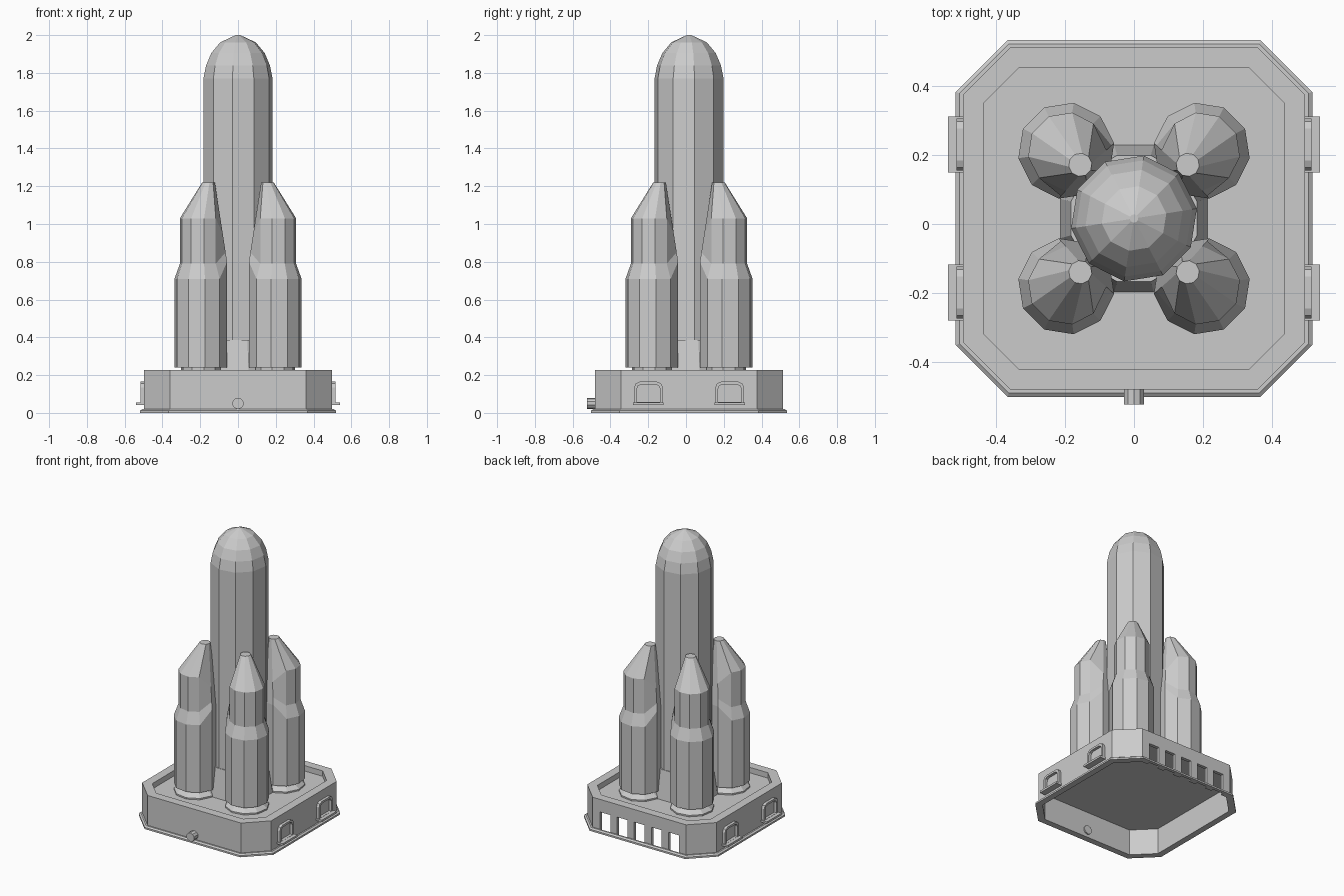
import bpy, bmesh, math
from mathutils import Vector

if "Cube" in bpy.data.objects:
    bpy.data.objects.remove(bpy.data.objects["Cube"])

CY = 0.016  # y of the rocket and pad axis


def finish(name, bm):
    bmesh.ops.recalc_face_normals(bm, faces=bm.faces[:])
    me = bpy.data.meshes.new(name)
    bm.to_mesh(me)
    bm.free()
    ob = bpy.data.objects.new(name, me)
    bpy.context.collection.objects.link(ob)
    return ob


def loft(name, rings, closed=False):
    """Skin a list of equal-length point rings, capped or joined end to end."""
    bm = bmesh.new()
    vs = [[bm.verts.new(p) for p in r] for r in rings]
    n = len(vs[0])
    pairs = list(zip(vs, vs[1:])) + ([(vs[-1], vs[0])] if closed else [])
    for a, b in pairs:
        for i in range(n):
            j = (i + 1) % n
            bm.faces.new((a[i], a[j], b[j], b[i]))
    if not closed:
        bm.faces.new(vs[0])
        bm.faces.new(vs[-1])
    bmesh.ops.remove_doubles(bm, verts=bm.verts[:], dist=1e-5)
    return finish(name, bm)


def circle(r, z, n, turn, cx=0, cy=CY):
    return [Vector((cx + r * math.cos(math.radians(turn + 360 * i / n)),
                    cy + r * math.sin(math.radians(turn + 360 * i / n)), z)) for i in range(n)]


def octagon(h, c, z):
    k = h - c
    pts = [(h, -k), (h, k), (k, h), (-k, h), (-h, k), (-h, -k), (-k, -h), (k, -h)]
    return [Vector((x, y + CY, z)) for x, y in pts]


def box(bm, lo, hi):
    vs = bmesh.ops.create_cube(bm, size=1)["verts"]
    for v in vs:
        v.co = [l + (c + 0.5) * (h - l) for l, h, c in zip(lo, hi, v.co)]


# Hollow pad with a recessed deck and open underside
pad = loft("launch_pad", [octagon(0.475, 0.128, 0.18), octagon(0.475, 0.128, 0),
                          octagon(0.497, 0.137, 0), octagon(0.497, 0.137, 0.228),
                          octagon(0.437, 0.102, 0.228), octagon(0.437, 0.102, 0.19)])
loft("pad_flange", [octagon(0.496, 0.137, 0), octagon(0.518, 0.15, 0),
                    octagon(0.518, 0.15, 0.012), octagon(0.507, 0.143, 0.02),
                    octagon(0.496, 0.137, 0.02)], closed=True)

# Five vents in the back wall
bm = bmesh.new()
for i in range(-2, 3):
    x = i * 0.132
    box(bm, (x - 0.04, CY + 0.44, -0.01), (x + 0.04, CY + 0.56, 0.14))
cutter = finish("vent_cutter", bm)
cutter.hide_render = True
cutter.hide_viewport = True
cut = pad.modifiers.new("vents", "BOOLEAN")
cut.operation = "DIFFERENCE"
cut.solver = "EXACT"
cut.object = cutter

# Arched hatch frames with sills on both sides
def arch(w, top, bottom, x, cy, cut):
    pts = [(-w, bottom), (-w, top - cut), (-w + cut * 0.3, top - cut * 0.3), (-w + cut, top),
           (w - cut, top), (w - cut * 0.3, top - cut * 0.3), (w, top - cut), (w, bottom)]
    return [Vector((x, cy + y, z)) for y, z in pts]


for s, side in ((1, "right"), (-1, "left")):
    for cy, place in ((CY - 0.215, "front"), (CY + 0.215, "back")):
        loft(f"hatch_frame_{side}_{place}",
             [arch(0.076, 0.165, 0.045, s * 0.49, cy, 0.03),
              arch(0.076, 0.165, 0.045, s * 0.516, cy, 0.03),
              arch(0.062, 0.151, 0.057, s * 0.516, cy, 0.025),
              arch(0.062, 0.151, 0.057, s * 0.49, cy, 0.025)], closed=True)
        bm = bmesh.new()
        x0, x1 = sorted((s * 0.49, s * 0.541))
        box(bm, (x0, cy - 0.081, 0.042), (x1, cy + 0.081, 0.056))
        finish(f"hatch_sill_{side}_{place}", bm)

# Round fitting on the front wall
loft("front_knob", [[Vector((p.x, y, 0.05 + p.y)) for p in circle(0.03, 0, 10, 18, 0, 0)]
                    for y in (-0.45, -0.525)])

# Central rocket body with a rounded nose
profile = [(0.185, 0.19), (0.185, 1.77), (0.171, 1.84), (0.143, 1.905),
           (0.095, 1.962), (0.012, 2.0)]
loft("core_stage", [circle(r, z, 10, 9) for r, z in profile])
loft("core_skirt", [circle(0.222, 0.188, 12, 15), circle(0.19, 0.385, 12, 15)])

# Boosters: stepped outside, slanted straight to the tip on the inner side
def booster(sx, sy):
    def spot(p):
        return Vector((sx * p.x, CY + sy * p.y, p.z))

    def ring(r, z, c=0.197):
        return circle(r, z, 10, -9, c, c)

    outer = [ring(0.141, 0.24), ring(0.141, 0.71), ring(0.112, 0.79), ring(0.112, 1.03)]
    tip = ring(0.034, 1.22, 0.156)
    shoulder = ring(0.141, 0.80)
    for i in range(10):
        a = math.radians(-9 + 36 * i)
        if (math.cos(a) + math.sin(a)) / math.sqrt(2) < -0.45:
            for k, t in ((1, 0), (2, 0.12), (3, 0.35)):
                outer[k][i] = shoulder[i].lerp(tip[i], t)
    name = ("right" if sx > 0 else "left") + ("_back" if sy > 0 else "_front")
    loft("booster_" + name, [[spot(p) for p in r] for r in outer + [tip]])
    foot = [ring(0.14, 0.188), ring(0.14, 0.2), ring(0.105, 0.228), ring(0.105, 0.245)]
    loft("booster_foot_" + name, [[spot(p) for p in r] for r in foot])


for sx in (-1, 1):
    for sy in (-1, 1):
        booster(sx, sy)
